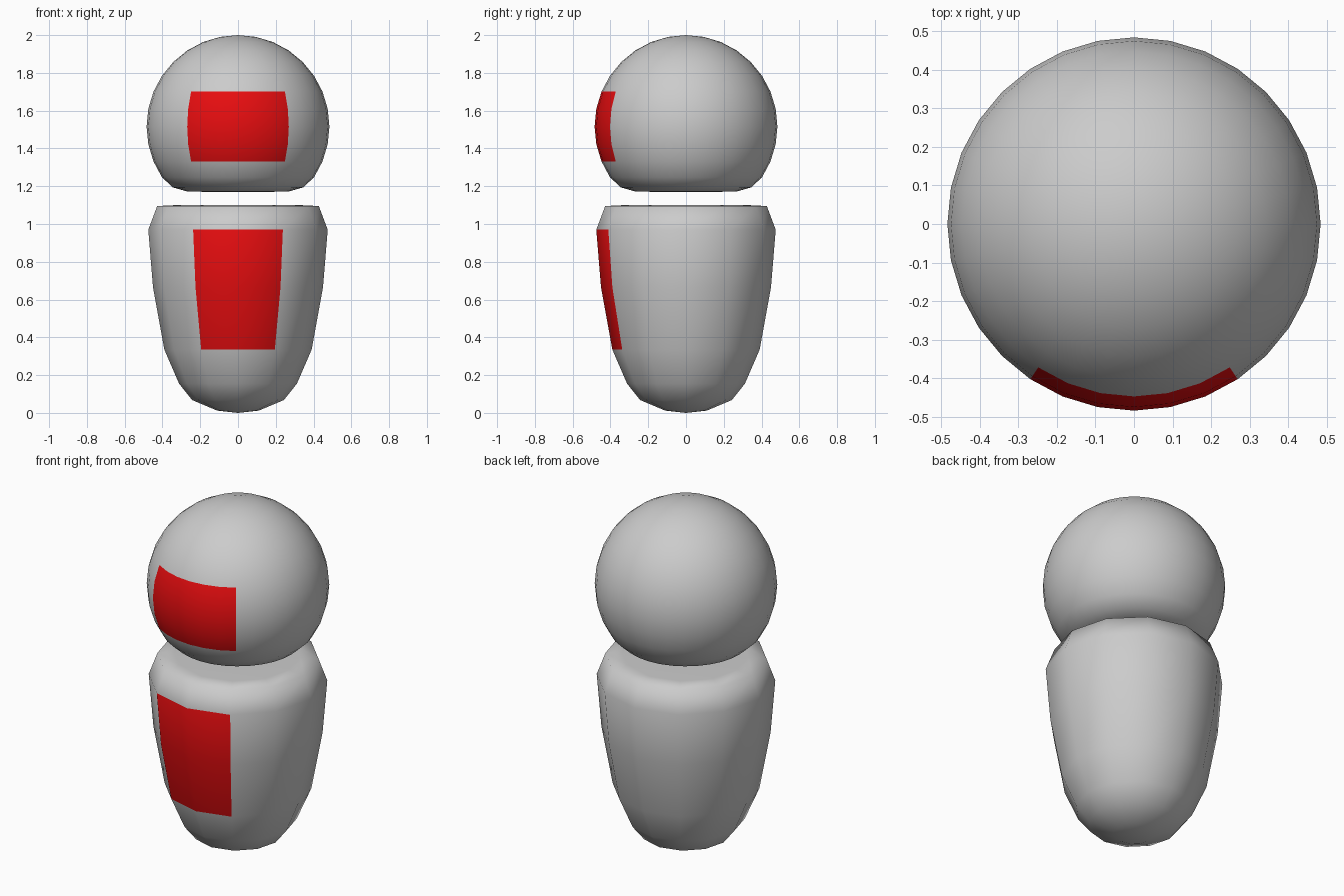
import bpy
import bmesh
import math

if "Cube" in bpy.data.objects:
    bpy.data.objects.remove(bpy.data.objects["Cube"], do_unlink=True)


def make_material(name, rgb):
    mat = bpy.data.materials.new(name)
    mat.use_nodes = True
    mat.diffuse_color = (*rgb, 1)
    mat.node_tree.nodes["Principled BSDF"].inputs["Base Color"].default_value = (*rgb, 1)
    return mat


GREY = make_material("light grey", (0.6, 0.6, 0.6))
RED = make_material("red", (0.8, 0.004, 0.005))


def lathe(name, profile, sides, red_angle, red_z):
    """Turn an (r, z) profile, bottom to top, and paint a red front panel."""
    bm = bmesh.new()
    rings = []
    for r, z in profile:
        if r == 0:
            rings.append([bm.verts.new((0, 0, z))] * sides)
        else:
            angles = [2 * math.pi * i / sides for i in range(sides)]
            rings.append([bm.verts.new((r * math.sin(a), -r * math.cos(a), z)) for a in angles])
    for low, high in zip(rings, rings[1:]):
        for i in range(sides):
            j = (i + 1) % sides
            corners = list(dict.fromkeys((low[i], low[j], high[j], high[i])))
            face = bm.faces.new(corners)
            face.smooth = True
            c = face.calc_center_median()
            in_angle = abs(math.degrees(math.atan2(c.x, -c.y))) < red_angle
            face.material_index = int(in_angle and red_z[0] < c.z < red_z[1])
    bmesh.ops.recalc_face_normals(bm, faces=bm.faces)
    mesh = bpy.data.meshes.new(name)
    bm.to_mesh(mesh)
    bm.free()
    mesh.materials.append(GREY)
    mesh.materials.append(RED)
    obj = bpy.data.objects.new(name, mesh)
    bpy.context.collection.objects.link(obj)
    return obj


# Body: tapered twelve-sided tub with a rounded base and flat top
body_profile = [(0, 0.0), (0.11, 0.012), (0.243, 0.068), (0.312, 0.155), (0.39, 0.335),
                (0.45, 0.665), (0.475, 0.97), (0.428, 1.095), (0.33, 1.1), (0, 1.1)]
lathe("body", body_profile, 12, 30, (0.335, 0.97))

# Head: ball with a flattened underside
R, CZ = 0.484, 1.516
head_profile = [(0, 1.17), (0.15, 1.17), (0.269, 1.172), (0.345, 1.194)]
for k in range(-3, 8):
    a = math.radians(11.25 * k)
    head_profile.append((R * math.cos(a), CZ + R * math.sin(a)))
head_profile.append((0, CZ + R))
lathe("head", head_profile, 32, 33.75, (1.331, 1.701))
